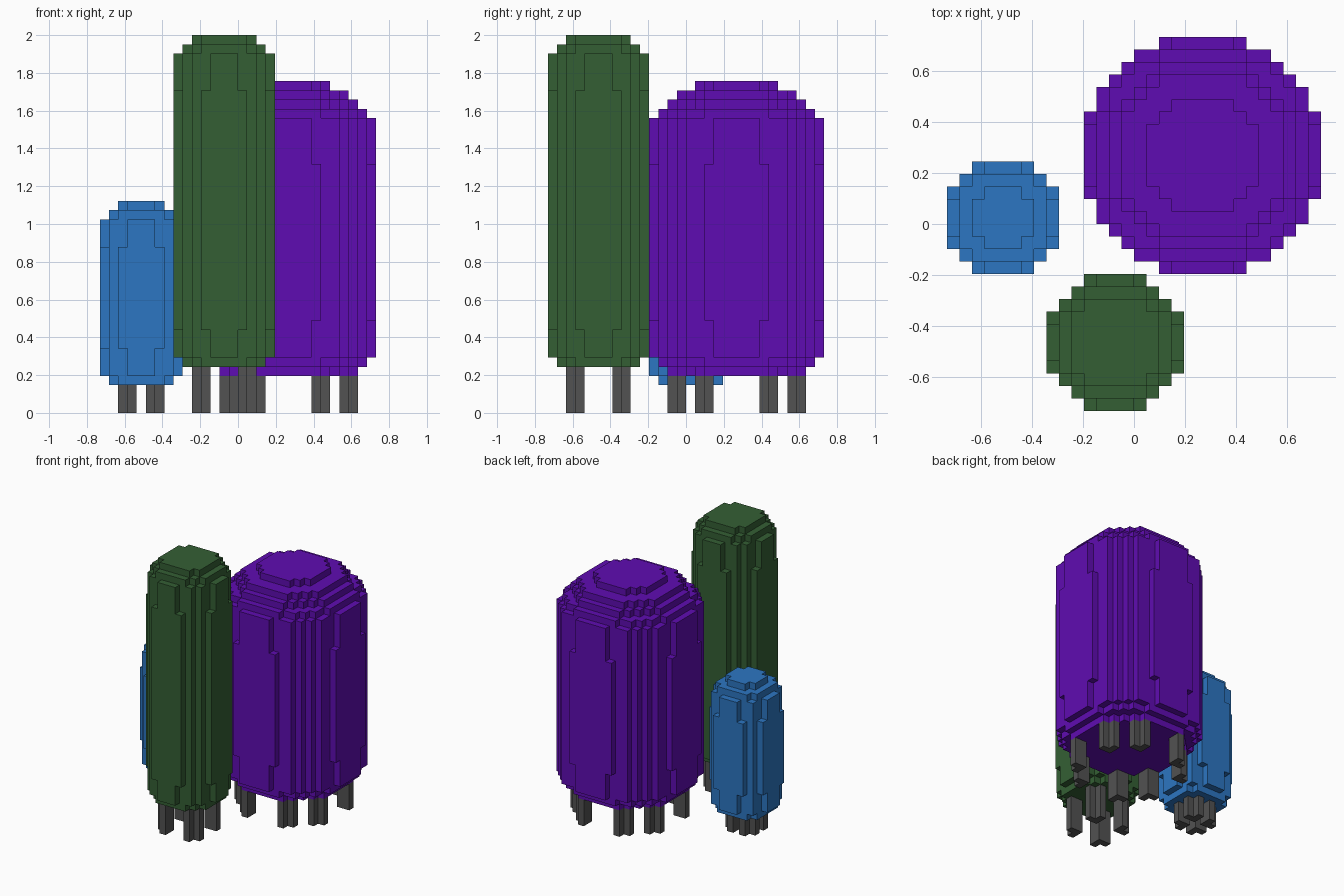
import bpy, bmesh

if "Cube" in bpy.data.objects:
    bpy.data.objects.remove(bpy.data.objects["Cube"], do_unlink=True)

V = 2 / 41        # edge of one block
HALF = 15         # half the footprint, in blocks


def srgb(c):
    c /= 255
    return c / 12.92 if c <= 0.04045 else ((c + 0.055) / 1.055) ** 2.4


def material(name, r, g, b):
    mat = bpy.data.materials.new(name)
    mat.use_nodes = True
    col = (srgb(r), srgb(g), srgb(b), 1)
    mat.diffuse_color = col
    bsdf = next(n for n in mat.node_tree.nodes if n.type == 'BSDF_PRINCIPLED')
    bsdf.inputs["Base Color"].default_value = col
    bsdf.inputs["Roughness"].default_value = 0.8
    return mat


def disk(r2):
    """Block cells whose centres lie within a squared radius."""
    n = int(r2 ** 0.5) + 1
    return {(i, j) for i in range(-n, n + 1) for j in range(-n, n + 1)
            if i * i + j * j <= r2}


def stack(name, centre, bands, mat):
    """Block solid from (cells, bottom, top) bands, with only its outer faces."""
    bm = bmesh.new()
    cx, cy = centre

    def quad(pts):
        bm.faces.new([bm.verts.new(((cx + x - HALF) * V, (cy + y - HALF) * V, z * V))
                      for x, y, z in pts])

    for k, (cells, z0, z1) in enumerate(bands):
        below = bands[k - 1][0] if k else set()
        above = bands[k + 1][0] if k + 1 < len(bands) else set()
        for i, j in cells:
            a, b, c, d = (i, j), (i + 1, j), (i + 1, j + 1), (i, j + 1)
            # walls
            for p, q, side in ((a, b, (i, j - 1)), (b, c, (i + 1, j)),
                               (c, d, (i, j + 1)), (d, a, (i - 1, j))):
                if side not in cells:
                    quad([(*p, z0), (*q, z0), (*q, z1), (*p, z1)])
            # steps and caps
            if (i, j) not in above:
                quad([(*p, z1) for p in (a, b, c, d)])
            if (i, j) not in below:
                quad([(*p, z0) for p in (d, c, b, a)])
    bmesh.ops.remove_doubles(bm, verts=bm.verts, dist=V * 0.01)
    bmesh.ops.dissolve_limit(bm, angle_limit=0.02, verts=bm.verts, edges=bm.edges)
    me = bpy.data.meshes.new(name)
    bm.to_mesh(me)
    bm.free()
    me.materials.append(mat)
    ob = bpy.data.objects.new(name, me)
    bpy.context.collection.objects.link(ob)
    return ob


def body(name, centre, start, steps, mat):
    """Rounded body: steps are (squared radius, top level) going up."""
    bands, z = [], start
    for r2, top in steps:
        bands.append((disk(r2), z, top))
        z = top
    stack(name, centre, bands, mat)


def legs(name, centre, spots, height, mat):
    """Two-block-wide legs with the outer corner block left out, in each quadrant."""
    n = 0
    for sx in (-1, 1):
        for sy in (-1, 1):
            for a, b in spots:
                n += 1
                cells = {(sx * a, sy * b), (sx * (a + 1), sy * b), (sx * a, sy * (b + 1))}
                stack(f"{name}_{n}", centre, [(cells, 0, height)], mat)


purple = material("purple", 95, 12, 178)
green = material("dark green", 52, 95, 52)
blue = material("blue", 44, 118, 194)
grey = material("dark grey", 82, 82, 82)

# Wide purple body on a ring of eight legs
body("purple_body", (20, 20), 4,
     [(59, 5), (75, 6), (89, 10), (93, 27), (89, 32),
      (75, 33), (59, 34), (46, 35), (22, 36)], purple)
legs("purple_body_leg", (20, 20), [(6, 3), (3, 6)], 4, grey)

# Tall green body on four legs
body("green_body", (13, 5), 5,
     [(22, 6), (27, 9), (31, 35), (27, 39), (22, 40), (14, 41)], green)
legs("green_body_leg", (13, 5), [(2, 2)], 5, grey)

# Small blue body on four legs
body("blue_body", (4, 15), 3,
     [(14, 4), (18, 7), (22, 18), (18, 21), (14, 22), (6, 23)], blue)
legs("blue_body_leg", (4, 15), [(1, 1)], 3, grey)
